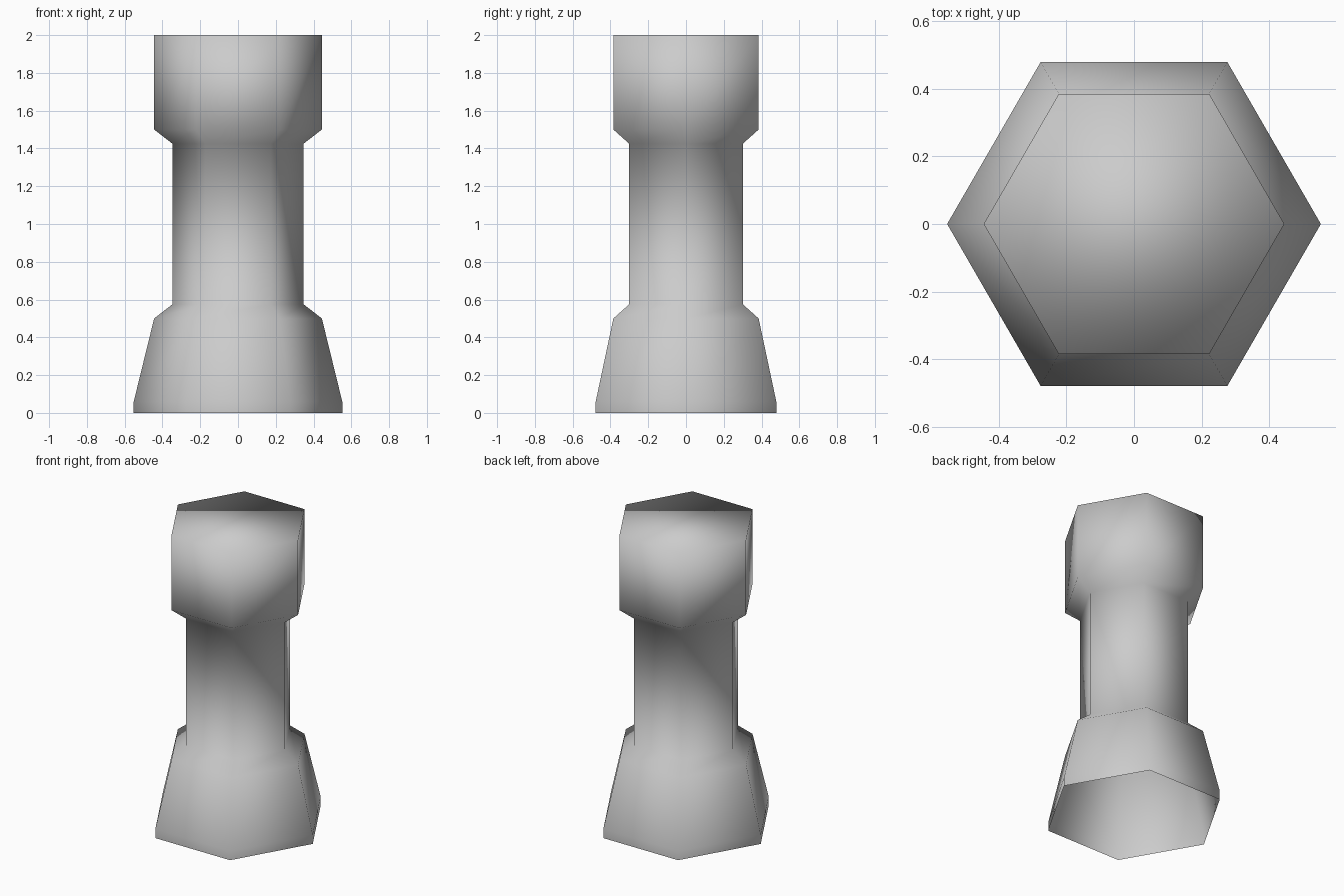
import bpy, bmesh
from math import cos, sin, tau

cube = bpy.data.objects.get("Cube")
if cube:
    bpy.data.objects.remove(cube, do_unlink=True)

SIDES = 6
# Corner radius and height, from the open foot to the closed head
PROFILE = [(0.552, 0), (0.552, 0.06), (0.444, 0.5), (0.347, 0.575),
           (0.347, 1.425), (0.444, 1.5), (0.444, 2)]

# Plain grey material
grey = bpy.data.materials.new("light grey")
grey.use_nodes = True
colour = (0.6, 0.6, 0.6, 1)
grey.diffuse_color = colour
grey.node_tree.nodes["Principled BSDF"].inputs["Base Color"].default_value = colour

# Six-sided column: one ring per profile point, bridged with quads
bm = bmesh.new()
rings = [[bm.verts.new((r * cos(tau * i / SIDES), r * sin(tau * i / SIDES), z))
          for i in range(SIDES)] for r, z in PROFILE]
for low, high in zip(rings, rings[1:]):
    for i in range(SIDES):
        j = (i + 1) % SIDES
        bm.faces.new((low[i], low[j], high[j], high[i]))

# Flat head cap; the foot stays open
bm.faces.new(rings[-1])

# Soft shading across every edge
for face in bm.faces:
    face.smooth = True

mesh = bpy.data.meshes.new("hexagonal_column")
bm.to_mesh(mesh)
bm.free()
mesh.materials.append(grey)
column = bpy.data.objects.new("hexagonal_column", mesh)
bpy.context.collection.objects.link(column)
